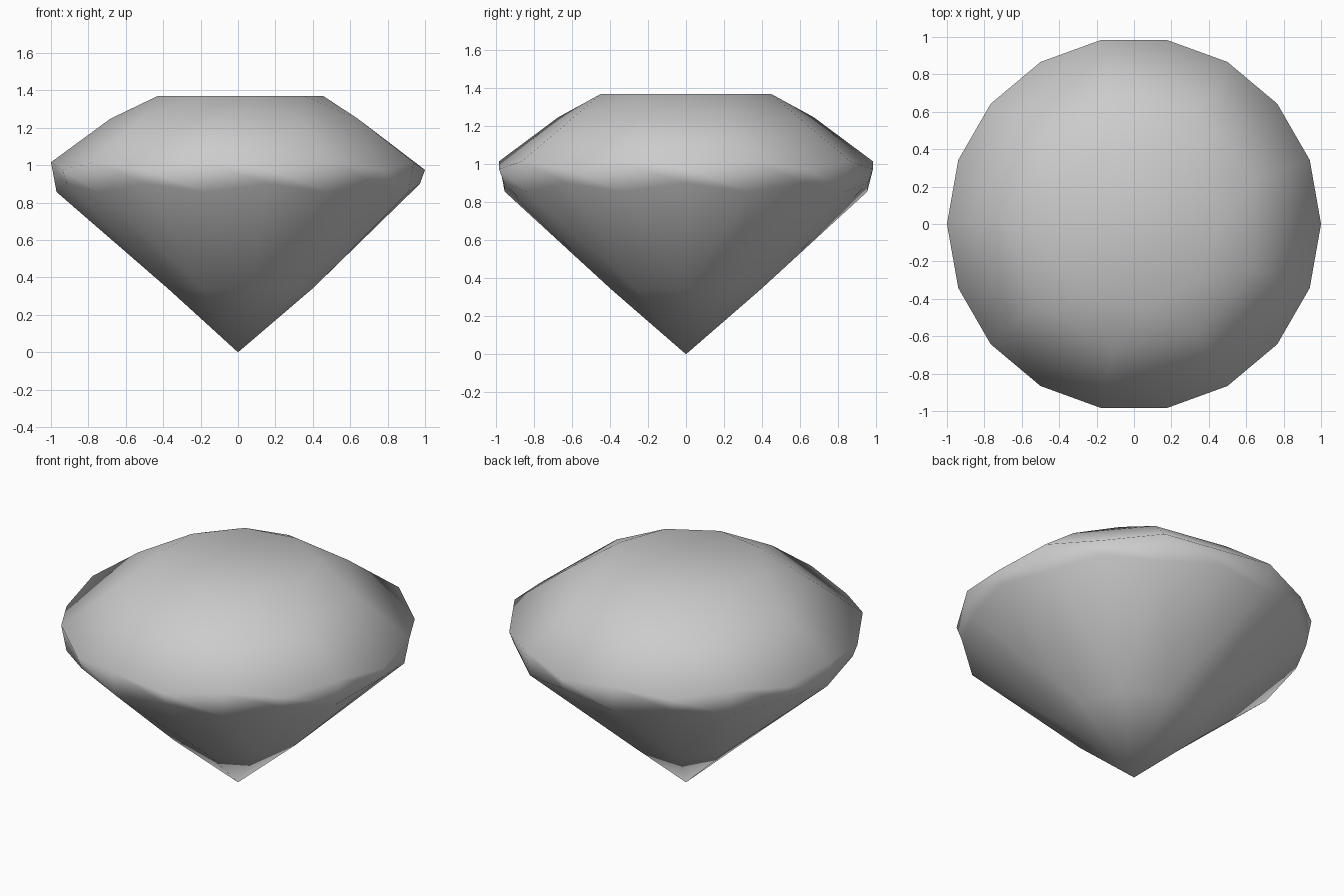
import bpy, bmesh
from math import sin, cos, radians

if "Cube" in bpy.data.objects:
    bpy.data.objects.remove(bpy.data.objects["Cube"])

N = 9                      # facets around; the girdle has 2*N corners
STEP = 360 / N
bm = bmesh.new()


def ring(radius, z, offset):
    """N vertices; offset is a fraction of one step."""
    return [bm.verts.new((radius * cos(radians((i + offset) * STEP)),
                          radius * sin(radians((i + offset) * STEP)), z))
            for i in range(N)]


# Corner rings: "a" corners lie on the table directions, "b" between them
table = ring(0.455, 1.371, 0)
star = ring(0.682, 1.249, 0.5)
top_a = ring(1.0, 0.975, 0)
top_b = ring(1.0, 1.016, 0.5)
low_a = ring(0.972, 0.90, 0)
low_b = ring(0.970, 0.857, 0.5)
pav = ring(0.40, 0.342, 0)
culet = bm.verts.new((0, 0, 0))

bm.faces.new(table)
for i in range(N):
    n, p = (i + 1) % N, i - 1
    # Crown: star facet, bezel kite, two upper girdle facets
    bm.faces.new((table[i], star[i], table[n]))
    bm.faces.new((table[i], star[p], star[i]))
    bm.faces.new((star[p], top_a[i], star[i]))
    bm.faces.new((star[i], top_a[i], top_b[i]))
    bm.faces.new((star[i], top_b[i], top_a[n]))
    # Scalloped girdle
    bm.faces.new((top_a[i], low_a[i], low_b[i], top_b[i]))
    bm.faces.new((top_b[i], low_b[i], low_a[n], top_a[n]))
    # Pavilion: two lower girdle facets and a main kite
    bm.faces.new((low_a[i], pav[i], low_b[i]))
    bm.faces.new((low_b[i], pav[n], low_a[n]))
    bm.faces.new((pav[i], culet, pav[n], low_b[i]))

bmesh.ops.recalc_face_normals(bm, faces=bm.faces)
for f in bm.faces:
    f.smooth = True

mesh = bpy.data.meshes.new("cut_gem")
bm.to_mesh(mesh)
bm.free()
bpy.context.collection.objects.link(bpy.data.objects.new("cut_gem", mesh))
